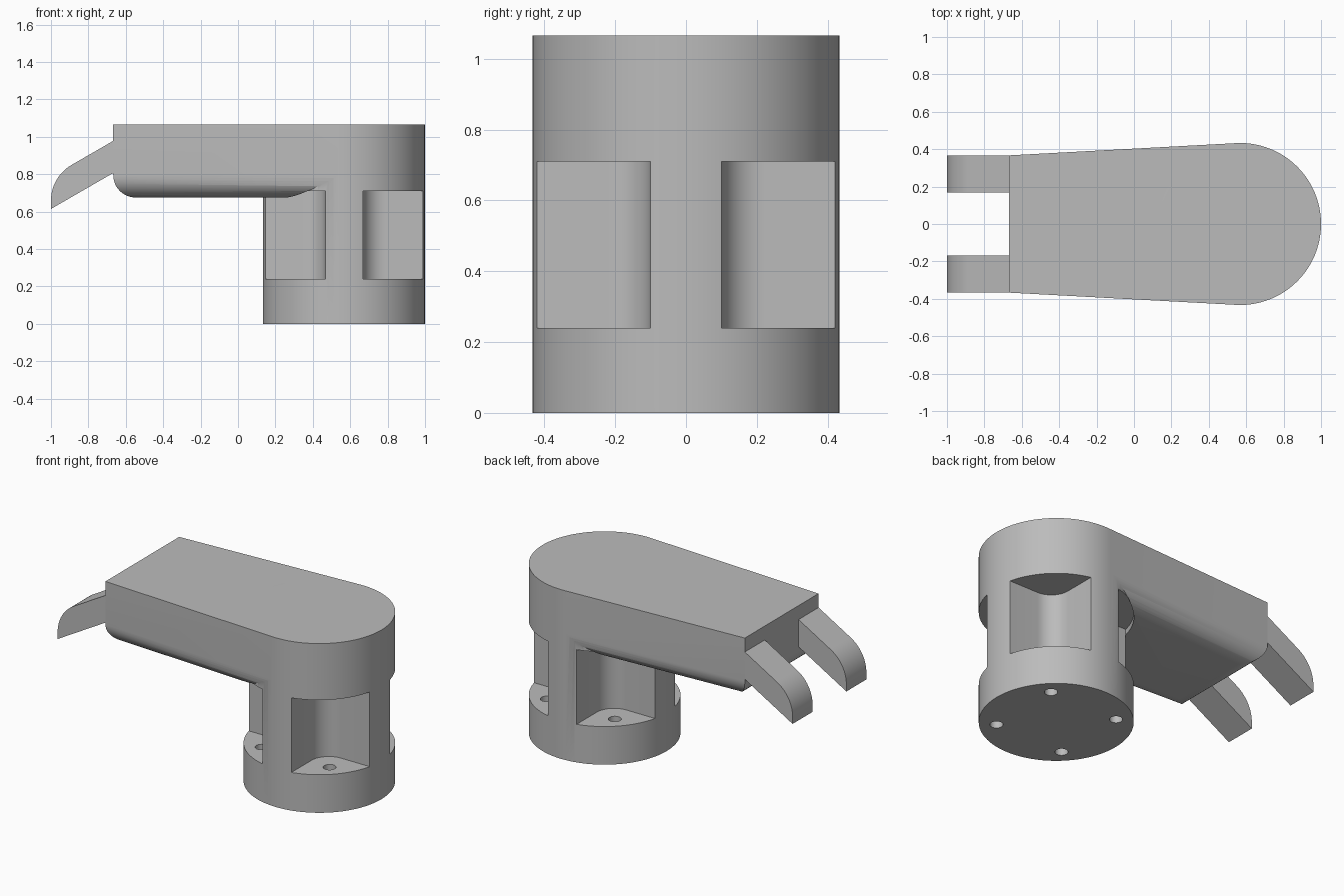
import bpy, bmesh
from math import pi, sin, cos, acos, tan, radians
from mathutils import Vector

default = bpy.data.objects.get("Cube")
if default:
    bpy.data.objects.remove(default, do_unlink=True)

R = 0.433             # column radius
CX = 1 - R            # column axis
TOP = 1.066           # overall height
HEAD_Z = 0.675        # underside of the head
WEB = 0.1             # half thickness of the column webs
POCKET = (0.24, 0.71)

grey = bpy.data.materials.new("plain grey")
grey.use_nodes = True
grey.diffuse_color = (0.5, 0.5, 0.5, 1)
grey.node_tree.nodes["Principled BSDF"].inputs["Base Color"].default_value = (0.5, 0.5, 0.5, 1)


def arc(cx, cy, r, a0, a1, n):
    return [(cx + r * cos(a0 + (a1 - a0) * i / n),
             cy + r * sin(a0 + (a1 - a0) * i / n)) for i in range(n + 1)]


def circle(cx, cy, r, n):
    return arc(cx, cy, r, 0, 2 * pi, n)[:-1]


def prism(bm, outline, low, high, upright=False):
    """Extrude an outline along z, or along y when upright."""
    def place(p, h):
        return (p[0], h, p[1]) if upright else (p[0], p[1], h)
    face = bm.faces.new([bm.verts.new(place(p, low)) for p in outline])
    moved = bmesh.ops.extrude_face_region(bm, geom=[face])["geom"]
    step = Vector((0, high - low, 0)) if upright else Vector((0, 0, high - low))
    bmesh.ops.translate(bm, vec=step,
                        verts=[g for g in moved if isinstance(g, bmesh.types.BMVert)])
    bmesh.ops.recalc_face_normals(bm, faces=bm.faces[:])


def finish(name, bm):
    mesh = bpy.data.meshes.new(name)
    bm.to_mesh(mesh)
    bm.free()
    mesh.materials.append(grey)
    obj = bpy.data.objects.new(name, mesh)
    bpy.context.collection.objects.link(obj)
    return obj


def select(obj):
    bpy.ops.object.select_all(action="DESELECT")
    obj.select_set(True)
    bpy.context.view_layer.objects.active = obj


def combine(target, tool, operation):
    tool.hide_render = True
    mod = target.modifiers.new(operation.lower(), "BOOLEAN")
    mod.operation, mod.solver, mod.object = operation, "EXACT", tool
    select(target)
    bpy.ops.object.modifier_apply(modifier=mod.name)
    bpy.data.objects.remove(tool, do_unlink=True)


def smooth(obj):
    select(obj)
    bpy.ops.object.shade_smooth_by_angle(angle=radians(30))


# Round column
bm = bmesh.new()
prism(bm, circle(CX, 0, R, 96), 0, TOP)
body = finish("column_and_head", bm)

# Tapered head with rounded lower edges on its sides and free end
bm = bmesh.new()
wide, narrow, end_x = R * 0.998, 0.367, -0.667
prism(bm, [(end_x, -narrow), (CX - 0.024, -wide), (CX - 0.024, wide), (end_x, narrow)],
      HEAD_Z, TOP)
rounded = [e for e in bm.edges
           if all(v.co.z < HEAD_Z + 0.01 for v in e.verts)
           and min(v.co.x for v in e.verts) < 0]
bmesh.ops.bevel(bm, geom=rounded, offset=0.12, offset_type="OFFSET",
                segments=12, profile=0.5, affect="EDGES")
combine(body, finish("head", bm), "UNION")

# Four pockets with a filleted inner corner, leaving a cross of webs
fillet, rim = 0.12, R + 0.001
start = acos(WEB / rim)
quarter = arc(WEB + fillet, WEB + fillet, fillet, pi, 1.5 * pi, 10)
quarter += arc(0, 0, rim, pi / 2 - start, start, 24)
corners = [(sx, sy) for sx in (-1, 1) for sy in (-1, 1)]
bm = bmesh.new()
for sx, sy in corners:
    prism(bm, [(CX + sx * x, sy * y) for x, y in quarter], *POCKET)
combine(body, finish("pocket_cutter", bm), "DIFFERENCE")

# Bolt holes through the base flange
bm = bmesh.new()
for sx, sy in corners:
    prism(bm, circle(CX + sx * 0.237, sy * 0.237, 0.037, 32), -0.1, 0.3)
combine(body, finish("hole_cutter", bm), "DIFFERENCE")
smooth(body)

# Two sloping prongs with a rounded tip
slope = tan(radians(30))
root = end_x + 0.03
tip_r = 0.22
top_z = 0.978
knee = top_z - slope * (end_x + 1) - tip_r * slope
profile = [(root, top_z + slope * 0.03)]
profile += arc(-1 + tip_r, knee, tip_r, radians(120), pi, 14)
profile += [(-1, 0.614), (root, 0.614 + slope * (root + 1))]
for side, name in ((1, "left_prong"), (-1, "right_prong")):
    bm = bmesh.new()
    prism(bm, profile, side * 0.168, side * 0.367, upright=True)
    smooth(finish(name, bm))
